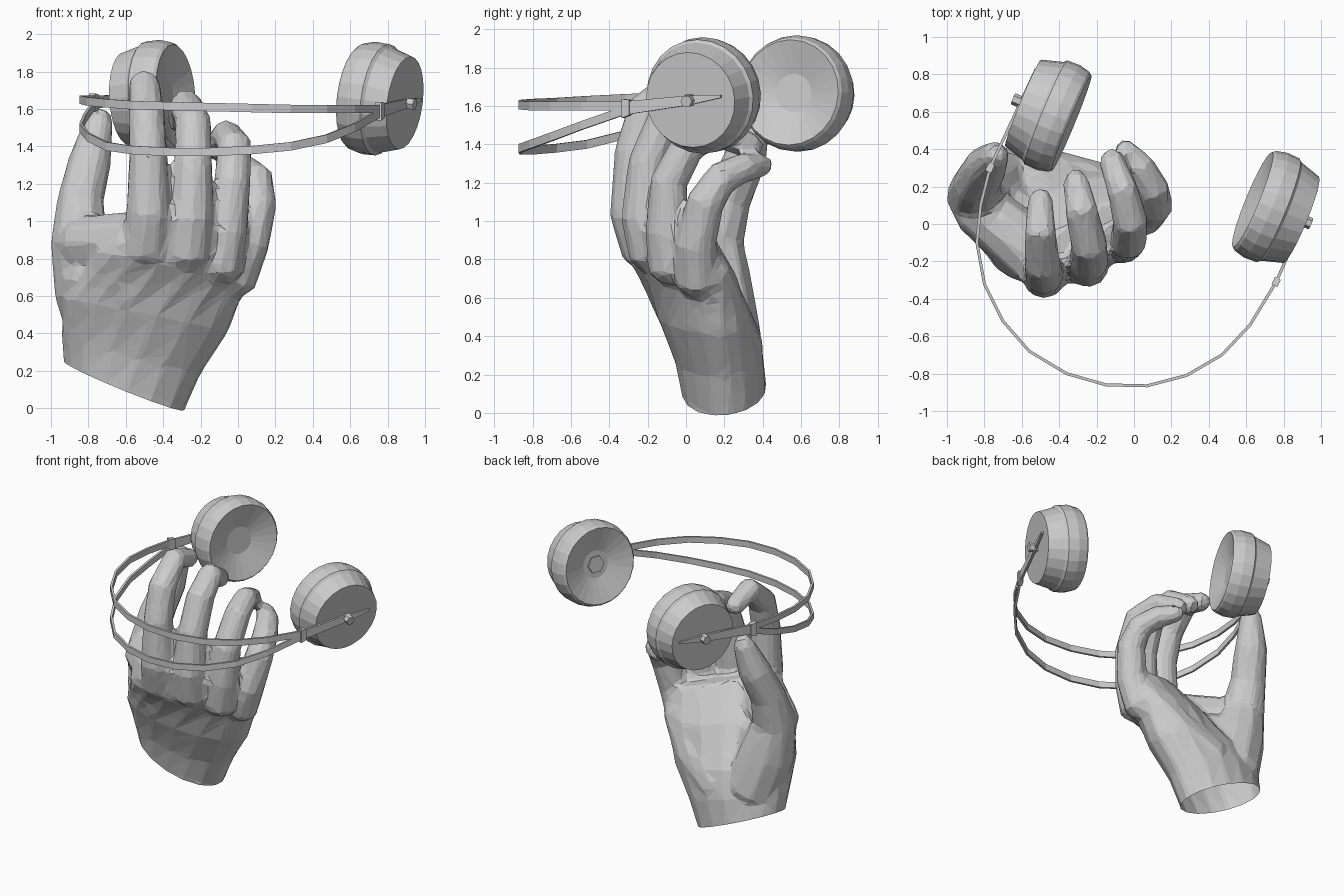
import bpy, bmesh, math
from mathutils import Vector, Matrix

cube = bpy.data.objects.get("Cube")
if cube:
    bpy.data.objects.remove(cube)

clay = bpy.data.materials.new("clay_grey")
clay.use_nodes = True
COLOUR = (0.6, 0.6, 0.6, 1)
clay.diffuse_color = COLOUR
clay.node_tree.nodes["Principled BSDF"].inputs["Base Color"].default_value = COLOUR


def add_object(name, bm):
    bmesh.ops.recalc_face_normals(bm, faces=bm.faces)
    mesh = bpy.data.meshes.new(name)
    bm.to_mesh(mesh)
    bm.free()
    mesh.materials.append(clay)
    obj = bpy.data.objects.new(name, mesh)
    bpy.context.collection.objects.link(obj)
    return obj


def loft(bm, rings):
    """Skin a closed solid over rings of points."""
    loops = [[bm.verts.new(p) for p in ring] for ring in rings]
    n = len(loops[0])
    for a, b in zip(loops, loops[1:]):
        for i in range(n):
            j = (i + 1) % n
            bm.faces.new((a[i], a[j], b[j], b[i]))
    bm.faces.new(loops[0][::-1])
    bm.faces.new(loops[-1])


def circle(centre, turn, radius, n):
    return [Vector(centre) + turn @ Vector((radius * math.cos(a), radius * math.sin(a), 0))
            for a in (math.tau * i / n for i in range(n))]


def limb(bm, path, n=10):
    """Rounded tube through (x, y, z, radius) stations, carried without twist."""
    pts = [Vector(p[:3]) for p in path]
    rings = []
    last = len(pts) - 1
    for i, p in enumerate(pts):
        axis = (pts[min(i + 1, last)] - pts[max(i - 1, 0)]).normalized()
        r = path[i][3]
        if i == 0:
            turn = axis.to_track_quat('Z', 'Y')
            rings.append(circle(p - axis * r * 0.5, turn, r * 0.6, n))
        else:
            turn = previous.rotation_difference(axis) @ turn
        previous = axis
        rings.append(circle(p, turn, r, n))
        if i == last:
            rings.append(circle(p + axis * r * 0.75, turn, r * 0.6, n))
    loft(bm, rings)


def oval(x, y, z, rx, ry, yaw, slope_x, slope_y, n=16):
    turn = Matrix.Rotation(math.radians(yaw), 3, 'Z')
    ring = []
    for i in range(n):
        a = math.tau * i / n
        d = turn @ Vector((rx * math.cos(a), ry * math.sin(a), 0))
        ring.append((x + d.x, y + d.y, z + slope_x * d.x + slope_y * d.y))
    return ring


# Hand: palm, thumb and fingers fused into one faceted skin
hand_bm = bmesh.new()
loft(hand_bm, [
    oval(-.62, .2, .02, .32, .22, 5, -.41, .12),
    oval(-.61, .2, .12, .325, .22, 5, -.41, .12),
    oval(-.57, .17, .3, .38, .23, 8, -.3, .1),
    oval(-.49, .1, .5, .45, .25, 12, -.2, 0),
    oval(-.35, -.02, .76, .45, .22, 27, -.2, 0),
    oval(-.22, -.1, .98, .37, .16, 32, -.25, 0)])
limbs = [
    # index, middle, ring, little
    [(-.5, -.2, .85, .14), (-.48, -.28, 1.04, .12), (-.48, -.27, 1.36, .105),
     (-.49, -.21, 1.58, .1), (-.5, -.04, 1.73, .085), (-.5, .13, 1.67, .07)],
    [(-.27, -.17, .82, .13), (-.25, -.22, 1.02, .12), (-.24, -.2, 1.3, .105),
     (-.24, -.11, 1.53, .1), (-.28, .07, 1.62, .09), (-.31, .23, 1.53, .07)],
    [(-.1, -.07, .75, .13), (-.06, -.1, .95, .115), (-.03, -.09, 1.2, .1),
     (-.02, .02, 1.41, .095), (-.06, .18, 1.46, .085), (-.12, .34, 1.39, .07)],
    [(-.02, .06, .68, .12), (.06, .05, .88, .11), (.11, .1, 1.1, .1),
     (.1, .19, 1.23, .09), (.03, .31, 1.28, .08), (-.05, .4, 1.29, .06)],
    # thumb
    [(-.7, .2, .36, .2), (-.79, .15, .65, .2), (-.85, .15, .9, .155),
     (-.84, .22, 1.12, .125), (-.79, .31, 1.33, .115), (-.74, .37, 1.54, .075)],
    # webs between thumb and index
    [(-.53, -.16, .88, .18), (-.84, .09, .88, .15)],
    [(-.53, -.05, .66, .19), (-.79, .1, .68, .19)],
    # heel of the palm
    [(-.48, .26, .34, .15), (-.22, .19, .5, .15), (-.03, .1, .74, .13)],
]
for path in limbs:
    limb(hand_bm, path)
hand = add_object("hand", hand_bm)
fuse = hand.modifiers.new("fuse", 'REMESH')
fuse.mode = 'VOXEL'
fuse.voxel_size = 0.022
soften = hand.modifiers.new("soften", 'SMOOTH')
soften.factor = 0.5
soften.iterations = 4
facet = hand.modifiers.new("facet", 'DECIMATE')
facet.ratio = 0.08

# Bake the skin and slice the wrist open along a slanted plane
skin = bmesh.new()
skin.from_object(hand, bpy.context.evaluated_depsgraph_get())
bmesh.ops.bisect_plane(skin, geom=skin.verts[:] + skin.edges[:] + skin.faces[:],
                       plane_co=(-.61, .2, .12), plane_no=(.41, -.12, 1),
                       clear_inner=True)
hand.modifiers.clear()
skin.to_mesh(hand.data)
skin.free()


# Ear cups: turned shells with a dished cushion and a pivot knob
CUP_PROFILE = [(-.05, .1), (-.105, .275), (-.09, .288), (-.03, .303),
               (.045, .3), (.06, .285), (.177, .25)]


def turned(name, centre, axis, profile, n):
    turn = axis.to_track_quat('Z', 'Y')
    bm = bmesh.new()
    loft(bm, [circle(centre + axis * t, turn, r, n) for t, r in profile])
    add_object(name, bm)


def ear_cup(side, centre, outward):
    axis = Vector(outward).normalized()
    c = Vector(centre)
    turned(side + "_ear_cup", c, axis, CUP_PROFILE, 24)
    turned(side + "_pivot_knob", c, axis, [(.17, .032), (.235, .032)], 6)
    return c + axis * .19


left_pivot = ear_cup("left", (.73, .09, 1.655), (.92, -.38, -.13))
right_pivot = ear_cup("right", (-.43, .58, 1.665), (-.92, .38, -.06))
turned("left_speaker_hub", Vector((.73, .09, 1.655)),
       Vector((.92, -.38, -.13)).normalized(), [(-.06, .065), (-.04, .065)], 6)


# Headband: two flat ribbons sharing one plan outline
def ribbon(name, points, heights, thickness=.016):
    pts = [Vector(p) for p in points]
    rings = []
    for i, p in enumerate(pts):
        d = pts[min(i + 1, len(pts) - 1)] - pts[max(i - 1, 0)]
        side = Vector((d.y, -d.x, 0)).normalized() * thickness / 2
        up = Vector((0, 0, heights[i] / 2))
        rings.append([p + side + up, p - side + up, p - side - up, p + side - up])
    bm = bmesh.new()
    loft(bm, rings)
    add_object(name, bm)


# Each station: x, y, upper height, lower height
band = [(.76, -.31, 1.6, 1.58), (.62, -.54, 1.6, 1.5), (.47, -.7, 1.6, 1.44),
        (.28, -.81, 1.6, 1.4), (.07, -.865, 1.605, 1.38), (-.15, -.86, 1.61, 1.37),
        (-.36, -.8, 1.615, 1.37), (-.56, -.68, 1.62, 1.38), (-.7, -.52, 1.63, 1.4),
        (-.8, -.32, 1.64, 1.45), (-.84, -.1, 1.65, 1.5), (-.82, .1, 1.65, 1.55),
        (-.77, .3, 1.65, 1.62)]
widths = [.045] * len(band)
ribbon("upper_headband", [(x, y, u) for x, y, u, l in band], widths)
ribbon("lower_headband", [(x, y, l) for x, y, u, l in band], widths)

# Yokes: hinge block and tapered arm lying along each cup
for side, joint, pivot in (("left", (.76, -.31, 1.59), left_pivot),
                           ("right", (-.77, .3, 1.635), right_pivot)):
    joint = Vector(joint)
    reach = pivot - joint
    ribbon(side + "_yoke_arm", [joint, pivot, pivot + reach * .5], [.07, .05, .015])
    ribbon(side + "_hinge_block", [joint - reach * .06, joint + reach * .06],
           [.1, .08], .035)
